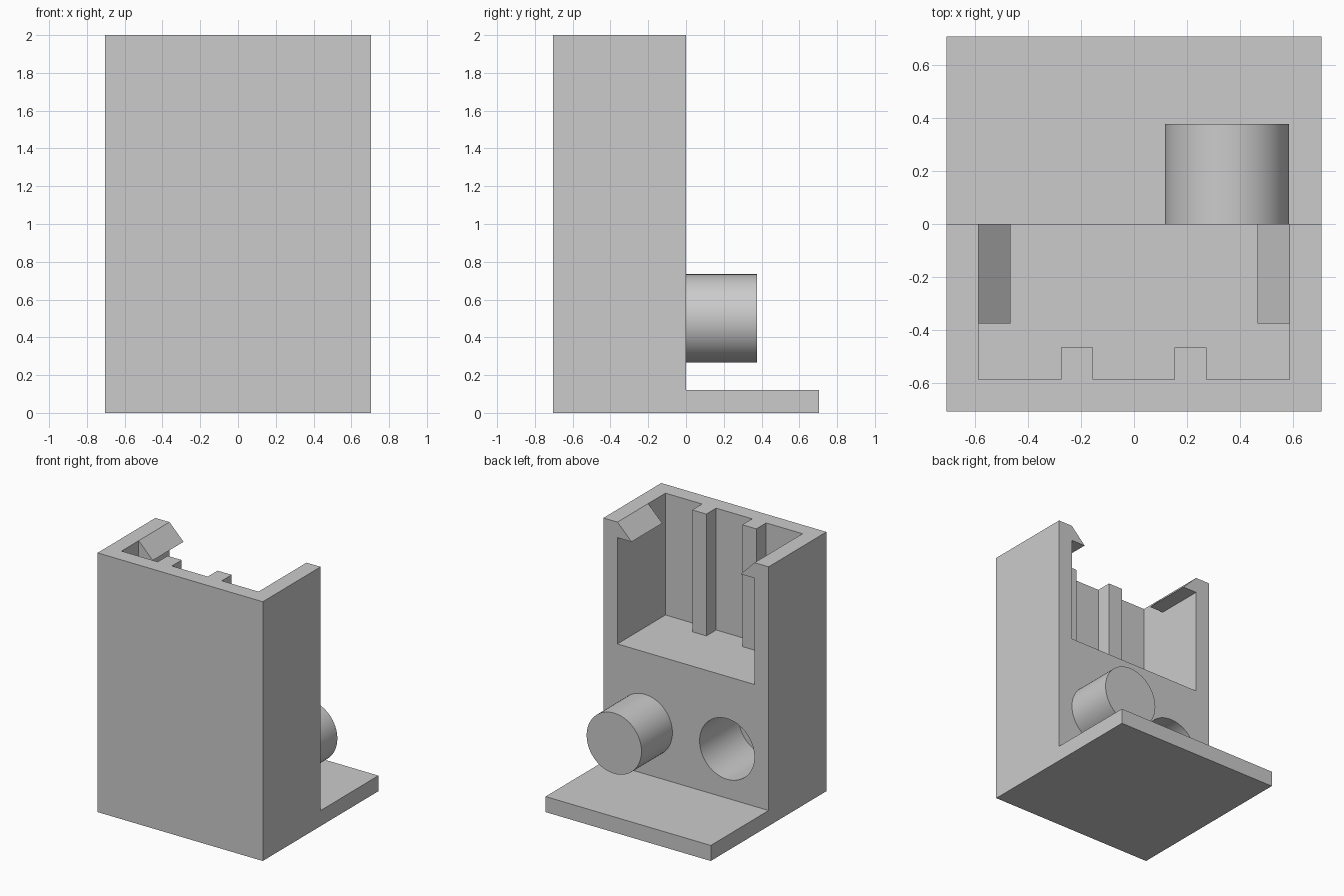
import bpy, bmesh
from math import cos, sin, pi, radians
from mathutils import Vector

cube = bpy.data.objects.get("Cube")
if cube:
    bpy.data.objects.remove(cube, do_unlink=True)

grey = bpy.data.materials.new("plain grey")
grey.use_nodes = True
colour = (0.6, 0.6, 0.6, 1)
grey.diffuse_color = colour
grey.node_tree.nodes["Principled BSDF"].inputs["Base Color"].default_value = colour

HALF, WALL, TOP = 0.705, 0.12, 2.0
INNER = HALF - WALL          # inside face of the walls
FLOOR = 1.06                 # floor of the open pocket
PIN_X, PIN_Z, PIN_R = 0.35, 0.5, 0.234


def prism(name, outline, sweep):
    """Solid made by sweeping a flat outline along a vector."""
    bm = bmesh.new()
    face = bm.faces.new([bm.verts.new(p) for p in outline])
    swept = bmesh.ops.extrude_face_region(bm, geom=[face])
    verts = [g for g in swept["geom"] if isinstance(g, bmesh.types.BMVert)]
    bmesh.ops.translate(bm, verts=verts, vec=Vector(sweep))
    bmesh.ops.recalc_face_normals(bm, faces=bm.faces)
    mesh = bpy.data.meshes.new(name)
    bm.to_mesh(mesh)
    bm.free()
    mesh.materials.append(grey)
    obj = bpy.data.objects.new(name, mesh)
    bpy.context.collection.objects.link(obj)
    return obj


def circle(x, y, z, r, n=64):
    return [(x + r * cos(2 * pi * i / n), y, z + r * sin(2 * pi * i / n)) for i in range(n)]


def activate(obj):
    bpy.ops.object.select_all(action="DESELECT")
    obj.select_set(True)
    bpy.context.view_layer.objects.active = obj


def cut(body, cutter):
    cutter.hide_render = True
    mod = body.modifiers.new("cut", "BOOLEAN")
    mod.operation, mod.solver, mod.object = "DIFFERENCE", "EXACT", cutter
    activate(body)
    bpy.ops.object.modifier_apply(modifier=mod.name)
    bpy.data.objects.remove(cutter, do_unlink=True)


# Upright block with the rear foot plate
side = [(-HALF, 0), (HALF, 0), (HALF, WALL), (0, WALL), (0, TOP), (-HALF, TOP)]
body = prism("body", [(-HALF, y, z) for y, z in side], (2 * HALF, 0, 0))

# Pocket open to the top and back, leaving two ribs on the front wall
plan = [(-INNER, 0.1), (-INNER, -INNER)]
for x in (-0.275, 0.152):
    plan += [(x, -INNER), (x, -INNER + WALL), (x + WALL, -INNER + WALL), (x + WALL, -INNER)]
plan += [(INNER, -INNER), (INNER, 0.1)]
cut(body, prism("pocket_cutter", [(x, y, FLOOR) for x, y in plan], (0, 0, 1.2)))

# Blind socket beside the peg
cut(body, prism("socket_cutter", circle(-PIN_X, 0.1, PIN_Z, PIN_R), (0, -0.575, 0)))

# Round peg
peg = prism("peg", circle(PIN_X, 0, PIN_Z, PIN_R), (0, 0.377, 0))

# Snap hooks inside the tops of the side walls
for s, name in ((1, "left_hook"), (-1, "right_hook")):
    hook = [(INNER, TOP), (INNER - WALL, TOP - WALL), (INNER, TOP - WALL)]
    prism(name, [(s * x, 0, z) for x, z in hook], (0, -0.375, 0))

for obj in (body, peg):
    activate(obj)
    bpy.ops.object.shade_smooth_by_angle(angle=radians(30))
